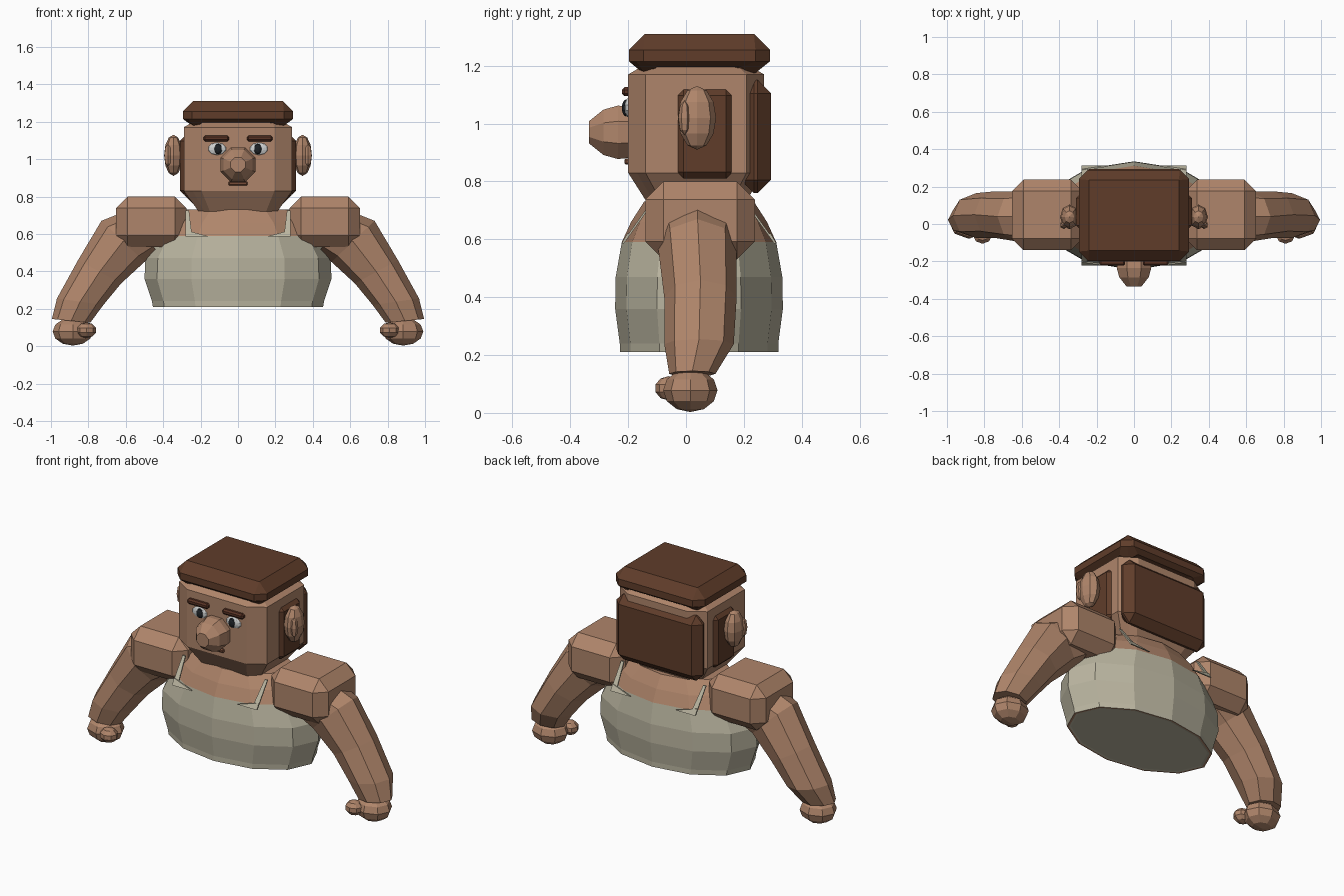
import bpy, bmesh, math
from mathutils import Vector, Matrix

if "Cube" in bpy.data.objects:
    bpy.data.objects.remove(bpy.data.objects["Cube"])


def mat(name, rgb):
    m = bpy.data.materials.new(name)
    m.diffuse_color = (*rgb, 1)
    m.use_nodes = True
    m.node_tree.nodes["Principled BSDF"].inputs["Base Color"].default_value = m.diffuse_color
    return m


SKIN = mat("skin", (0.43, 0.235, 0.145))
HAIR = mat("dark_brown", (0.115, 0.046, 0.023))
BROW = mat("brow_brown", (0.10, 0.033, 0.018))
LIP = mat("lip_brown", (0.19, 0.075, 0.04))
SHIRT = mat("shirt", (0.49, 0.46, 0.35))
WHITE = mat("eye_white", (0.62, 0.64, 0.64))
DARK = mat("pupil", (0.012, 0.016, 0.02))


def finish(name, bm, mats, mirror=False):
    bmesh.ops.remove_doubles(bm, verts=bm.verts, dist=0.0005)
    bmesh.ops.recalc_face_normals(bm, faces=bm.faces)
    me = bpy.data.meshes.new(name)
    bm.to_mesh(me)
    bm.free()
    for m in mats:
        me.materials.append(m)
    ob = bpy.data.objects.new(name, me)
    bpy.context.collection.objects.link(ob)
    if mirror:
        ob.modifiers.new("mirror", 'MIRROR').use_mirror_merge = False
    return ob


def box(name, lo, hi, bevel, m, mirror=False):
    lo, hi = Vector(lo), Vector(hi)
    bm = bmesh.new()
    bmesh.ops.create_cube(bm, size=1)
    for v in bm.verts:
        v.co = Vector(((lo[i] + hi[i]) / 2 + v.co[i] * (hi[i] - lo[i])) for i in range(3))
    if bevel:
        bmesh.ops.bevel(bm, geom=bm.edges[:], offset=bevel, segments=1, affect='EDGES')
    return finish(name, bm, [m], mirror)


def ball(name, c, r, m, u=8, v=6, mirror=False, turn=None):
    bm = bmesh.new()
    bmesh.ops.create_uvsphere(bm, u_segments=u, v_segments=v, radius=1)
    if turn:
        bm.transform(Matrix.Rotation(math.pi / 2, 4, turn))
    bm.transform(Matrix.Translation(c) @ Matrix.Diagonal((*r, 1)))
    return finish(name, bm, [m], mirror)


def loft(name, rings, mats, mirror=False, rule=None):
    bm = bmesh.new()
    rows = [[bm.verts.new(p) for p in r] for r in rings]
    n = len(rows[0])
    for a, b in zip(rows, rows[1:]):
        for i in range(n):
            j = (i + 1) % n
            bm.faces.new((a[i], a[j], b[j], b[i]))
    bm.faces.new(rows[0])
    bm.faces.new(rows[-1])
    if rule:
        for f in bm.faces:
            f.material_index = rule(f)
    return finish(name, bm, mats, mirror)


def ellipse(rx, ry, z, cy=0.045, n=12):
    return [(rx * math.sin(2 * math.pi * i / n), cy + ry * math.cos(2 * math.pi * i / n), z)
            for i in range(n)]


def chamfered(hx, y0, y1, z, cx, cy, dip=0.0):
    # rectangle with cut corners; the middle of each corner may dip downward
    pts, my, hy = [], (y0 + y1) / 2, (y1 - y0) / 2
    for sx, sy in ((1, 1), (-1, 1), (-1, -1), (1, -1)):
        a = (sx * hx, my + sy * (hy - cy), z)
        b = (sx * (hx - cx), my + sy * hy, z)
        c = (sx * (hx - cx / 2), my + sy * (hy - cy / 2), z - dip)
        pts += [a, c, b] if sx * sy > 0 else [b, c, a]
    return pts


# Torso: sleeveless shirt below, bare skin above
loft("torso",
     [ellipse(0.43, 0.255, 0.212), ellipse(0.442, 0.265, 0.21), ellipse(0.455, 0.274, 0.21),
      ellipse(0.46, 0.274, 0.24), ellipse(0.50, 0.29, 0.36), ellipse(0.495, 0.288, 0.47),
      ellipse(0.43, 0.267, 0.59), ellipse(0.38, 0.235, 0.66), ellipse(0.29, 0.19, 0.73)],
     [SHIRT, SKIN],
     rule=lambda f: int(f.calc_center_median().z > 0.6
                        or (f.calc_center_median().z < 0.2115 and len(f.verts) == 4
                            and max((v.co.xy - Vector((0, 0.045))).length for v in f.verts) > 0
                            and min(v.co.z for v in f.verts) < 0.2105
                            and max(v.co.z for v in f.verts) < 0.2115)))

# Shirt straps: thin strips hugging the chest and back
for side, pts in (("front", ((-0.215, 0.585), (-0.195, 0.62), (-0.115, 0.725))),
                  ("back", ((0.305, 0.585), (0.285, 0.62), (0.205, 0.725)))):
    bm = bmesh.new()
    (ya, za), (yb, zb), (yc, zc) = pts
    out = -0.008 if side == "front" else 0.008
    for prof in ([(0.15, ya, za), (0.28, ya, za), (0.28, yb, zb)],
                 [(0.245, ya, za), (0.28, ya, za), (0.28, yc, zc), (0.262, yc, zc)]):
        f = bm.faces.new([bm.verts.new(p) for p in prof])
        ext = bmesh.ops.extrude_face_region(bm, geom=[f])
        for v in ext["geom"]:
            if isinstance(v, bmesh.types.BMVert):
                v.co.y += out
    finish(side + "_strap", bm, [SHIRT], True)

# Head: block with cut corners and a narrowing jaw
loft("head",
     [chamfered(0.21, -0.13, 0.20, 0.72, 0.06, 0.05),
      chamfered(0.29, -0.20, 0.27, 0.83, 0.095, 0.06),
      chamfered(0.29, -0.20, 0.27, 1.17, 0.095, 0.06),
      chamfered(0.23, -0.14, 0.21, 1.205, 0.05, 0.04)], [SKIN])

# Flat slab of hair on top, with drooping corners
loft("top_hair",
     [chamfered(0.25, -0.16, 0.25, 1.195, 0.08, 0.08, 0) ,
      chamfered(0.262, -0.172, 0.262, 1.195, 0.07, 0.07, 0.03),
      chamfered(0.295, -0.197, 0.29, 1.215, 0.05, 0.05),
      chamfered(0.295, -0.197, 0.29, 1.255, 0.05, 0.05),
      chamfered(0.24, -0.142, 0.235, 1.31, 0, 0)], [HAIR])
box("back_hair", (-0.285, 0.19, 0.76), (0.285, 0.293, 1.15), 0.045, HAIR)
box("side_hair", (0.20, -0.03, 0.81), (0.31, 0.16, 1.12), 0.022, HAIR, True)

# Ears
ball("ear", (0.345, 0.038, 1.02), (0.05, 0.066, 0.11), SKIN, mirror=True)
ball("ear_lobe", (0.375, -0.005, 1.02), (0.022, 0.022, 0.06), SKIN, 6, 4, mirror=True)

# Nose: blunt tapered octagon
loft("nose", [[(r * math.cos((i + 0.5) * math.pi / 4), y, 0.97 + r * math.sin((i + 0.5) * math.pi / 4))
               for i in range(8)]
              for y, r in ((-0.19, 0.095), (-0.235, 0.10), (-0.285, 0.085), (-0.335, 0.042))], [SKIN])

# Eyes, brows and mouth
ball("eye_white", (0.112, -0.199, 1.055), (0.05, 0.014, 0.034), WHITE, 10, 6, True, 'X')
ball("pupil", (0.106, -0.208, 1.054), (0.021, 0.014, 0.029), DARK, 10, 6, True, 'X')
box("brow", (0.047, -0.222, 1.095), (0.185, -0.19, 1.126), 0.009, BROW, True)
box("mouth", (-0.052, -0.213, 0.858), (0.052, -0.19, 0.88), 0.006, LIP)

# Shoulders
box("shoulder", (0.275, -0.14, 0.53), (0.652, 0.238, 0.80), 0.062, SKIN, True)

# Arms: octagonal sections between an outer and an inner line
sections = [  # outer x, z, inner x, z, centre y, half depth
    (0.58, 0.73, 0.43, 0.50, 0.04, 0.15),
    (0.73, 0.67, 0.50, 0.45, 0.04, 0.135),
    (0.855, 0.46, 0.625, 0.335, 0.05, 0.125),
    (0.968, 0.255, 0.72, 0.22, 0.045, 0.12),
    (0.995, 0.145, 0.79, 0.125, 0.022, 0.08)]
rings = []
for ox, oz, ix, iz, cy, d in sections:
    o, i_ = Vector((ox, cy, oz)), Vector((ix, cy, iz))
    mid, half = (o + i_) / 2, (o - i_) / 2
    rings.append([mid + half * math.cos(k * math.pi / 4)
                  + Vector((0, d * math.sin(k * math.pi / 4), 0)) for k in range(8)])
loft("arm", rings, [SKIN], True)

# Fists
ball("hand", (0.883, 0.015, 0.078), (0.108, 0.094, 0.075), SKIN, mirror=True)
ball("thumb", (0.81, -0.06, 0.085), (0.053, 0.048, 0.042), SKIN, 8, 5, mirror=True)
